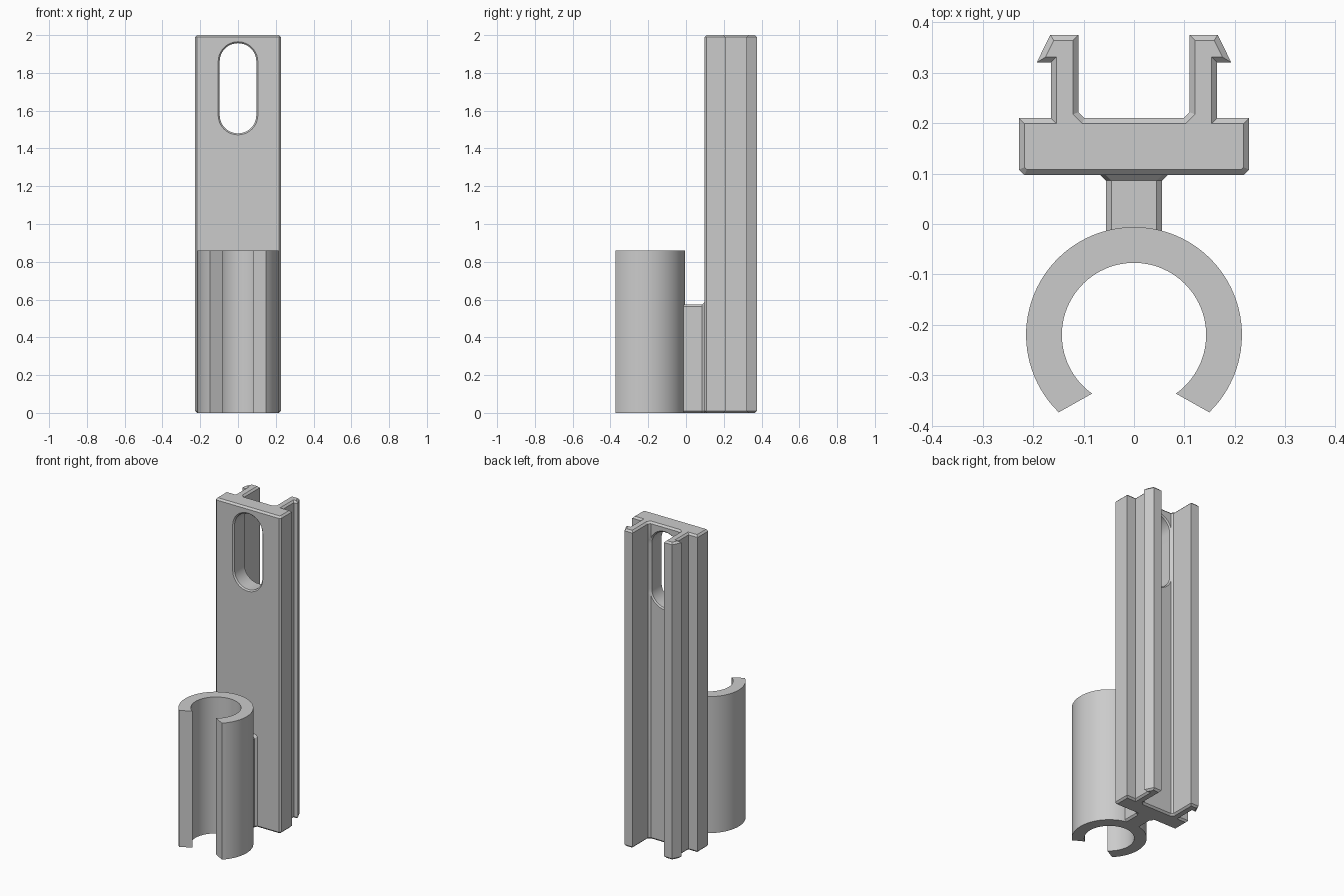
import bpy, bmesh, math
from mathutils import Vector

cube = bpy.data.objects.get("Cube")
if cube:
    bpy.data.objects.remove(cube, do_unlink=True)

CHAMFER = 0.011

# Single grey plastic colour
grey = bpy.data.materials.new("grey plastic")
grey.use_nodes = True
color = (0.6, 0.6, 0.6, 1)
grey.diffuse_color = color
for node in grey.node_tree.nodes:
    if node.type == 'BSDF_PRINCIPLED':
        node.inputs["Base Color"].default_value = color


def loft(name, sections, rim=0.0):
    """Join matching outlines into a closed solid; rim chamfers the z end caps."""
    bm = bmesh.new()
    rings = [[bm.verts.new(p) for p in s] for s in sections]
    n = len(rings[0])
    for a, b in zip(rings, rings[1:]):
        for i in range(n):
            j = (i + 1) % n
            bm.faces.new((a[i], a[j], b[j], b[i]))
    caps = [bm.faces.new(rings[0][::-1]), bm.faces.new(rings[-1])]
    bmesh.ops.recalc_face_normals(bm, faces=bm.faces)
    if rim:
        for cap in caps:
            bmesh.ops.inset_individual(bm, faces=[cap], thickness=rim,
                                       use_even_offset=True)
        for v in rings[0]:
            v.co.z += rim
        for v in rings[-1]:
            v.co.z -= rim
    mesh = bpy.data.meshes.new(name)
    bm.to_mesh(mesh)
    bm.free()
    mesh.materials.append(grey)
    obj = bpy.data.objects.new(name, mesh)
    bpy.context.collection.objects.link(obj)
    return obj


def activate(obj):
    bpy.ops.object.select_all(action='DESELECT')
    obj.select_set(True)
    bpy.context.view_layer.objects.active = obj


def prism(name, outline, height, rim=0.0):
    return loft(name, [[Vector((x, y, z)) for x, y in outline]
                       for z in (0, height)], rim)


# Back plate with two barbed rails: half outline, mirrored in x
half = [(0.217, 0.097), (0.228, 0.108), (0.228, 0.21), (0.165, 0.21),
        (0.165, 0.32), (0.193, 0.32), (0.166, 0.375), (0.11, 0.375),
        (0.11, 0.222), (0.098, 0.21)]
outline = half + [(-x, y) for x, y in reversed(half)]
plate = prism("railed_plate", outline, 2.0, CHAMFER)


# Rounded slot with countersunk edges on both faces
def stadium(y, r, low=1.577, high=1.86, steps=24):
    points = []
    for centre, start in ((high, 0), (low, math.pi)):
        for i in range(steps + 1):
            a = start + math.pi * i / steps
            points.append(Vector((r * math.cos(a), y, centre + r * math.sin(a))))
    return points


cutter = loft("slot_cutter", [stadium(0.087, 0.115), stadium(0.105, 0.097),
                              stadium(0.202, 0.097), stadium(0.22, 0.115)])
cutter.hide_render = True
activate(plate)
cut = plate.modifiers.new("slot", 'BOOLEAN')
cut.operation = 'DIFFERENCE'
cut.solver = 'EXACT'
cut.object = cutter
bpy.ops.object.modifier_apply(modifier=cut.name)
bpy.data.objects.remove(cutter, do_unlink=True)


# Open tube clip, slit towards the front
def arc(radius, start, end, steps=72):
    for i in range(steps + 1):
        a = math.radians(start + (end - start) * i / steps)
        yield radius * math.cos(a), -0.22 + radius * math.sin(a)


clip = prism("tube_clip", list(arc(0.214, -45.8, 225.8)) +
             list(arc(0.143, 234.4, -54.4)), 0.86)


# Neck joining clip and plate, flared where it meets the plate
def neck_section(y, grow):
    w, top, c = 0.056 + grow, 0.573 + grow, CHAMFER
    side = [(w - c, 0), (w, c), (w, top - c), (w - c, top)]
    return [Vector((x, y, z)) for x, z in
            side + [(-x, z) for x, z in reversed(side)]]


loft("neck", [neck_section(-0.03, 0), neck_section(0.086, 0),
              neck_section(0.097, CHAMFER), neck_section(0.12, CHAMFER)])

# Smooth the curved walls, keep chamfers crisp
for obj in (plate, clip):
    activate(obj)
    bpy.ops.object.shade_smooth_by_angle(angle=math.radians(25))
